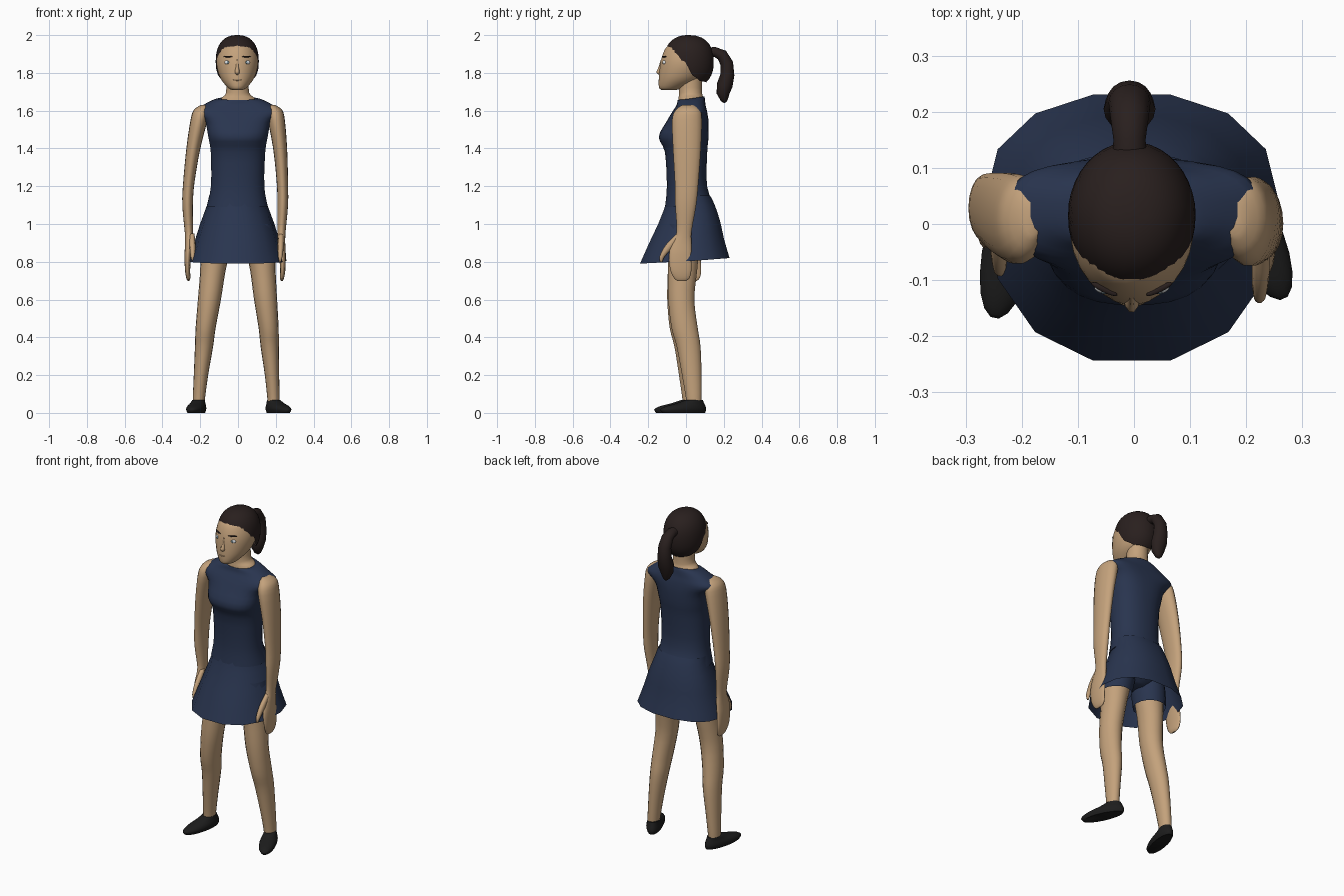
import bpy, bmesh, math
from mathutils import Vector, Matrix

if "Cube" in bpy.data.objects:
    bpy.data.objects.remove(bpy.data.objects["Cube"])


def material(name, rgb):
    m = bpy.data.materials.new(name)
    m.diffuse_color = (*rgb, 1)
    m.use_nodes = True
    m.node_tree.nodes["Principled BSDF"].inputs["Base Color"].default_value = m.diffuse_color
    return m


SKIN = material("skin", (0.55, 0.36, 0.20))
NAVY = material("navy", (0.022, 0.035, 0.078))
HAIR = material("hair_brown", (0.022, 0.014, 0.013))
BLACK = material("black", (0.012, 0.012, 0.012))
WHITE = material("eye_white", (0.75, 0.78, 0.8))
IRIS = material("iris", (0.2, 0.3, 0.35))


def finish(name, bm, mat):
    bmesh.ops.recalc_face_normals(bm, faces=bm.faces)
    me = bpy.data.meshes.new(name)
    bm.to_mesh(me)
    bm.free()
    me.materials.append(mat)
    me.polygons.foreach_set("use_smooth", [True] * len(me.polygons))
    me.set_sharp_from_angle(angle=math.radians(60))
    ob = bpy.data.objects.new(name, me)
    bpy.context.collection.objects.link(ob)
    return ob


def catmull(a, b, c, d, t):
    return [0.5 * (2 * q + (r - p) * t + (2 * p - 5 * q + 4 * r - s) * t * t
            + (3 * q - p - 3 * r + s) * t ** 3) for p, q, r, s in zip(a, b, c, d)]


def skin_rows(bm, rows, caps):
    n = len(rows[0])
    for lo, hi in zip(rows, rows[1:]):
        for i in range(n):
            j = (i + 1) % n
            bm.faces.new((lo[i], lo[j], hi[j], hi[i]))
    if caps:
        bm.faces.new(rows[0])
        bm.faces.new(rows[-1])


def loft(name, rings, mat, segs=20, caps=True, bias=0.5, steps=3):
    """Rings are (z, centre x, half width, front y, back y, roundness power, back lift)."""
    rings = [list(r) + [2, 0][len(r) - 5:] for r in rings]
    full = []
    for k in range(len(rings) - 1):
        a, d = rings[max(k - 1, 0)], rings[min(k + 2, len(rings) - 1)]
        full += [catmull(a, rings[k], rings[k + 1], d, s / steps) for s in range(steps)]
    full.append(rings[-1])
    bm = bmesh.new()
    rows = []
    for z, cx, rx, yf, yb, p, lift in full:
        cy = yf + (yb - yf) * bias
        row = []
        for i in range(segs):
            a = 2 * math.pi * (i + 0.5) / segs - math.pi / 2
            c, s = math.cos(a), math.sin(a)
            x = math.copysign(abs(c) ** (2 / p), c) * rx
            v = math.copysign(abs(s) ** (2 / p), s)
            y = cy + v * ((yb - cy) if v > 0 else (cy - yf))
            row.append(bm.verts.new((cx + x, y, z + lift * (v + 1) / 2)))
        rows.append(row)
    skin_rows(bm, rows, caps)
    return finish(name, bm, mat)


def ball(name, loc, size, mat):
    bm = bmesh.new()
    bmesh.ops.create_uvsphere(bm, u_segments=16, v_segments=10, radius=1,
                              matrix=Matrix.Translation(loc) @ Matrix.Diagonal((*size, 1)))
    return finish(name, bm, mat)


# Dress bodice with cap sleeves
loft("bodice", [(1.09, -.004, .163, -.112, .155, 2.2), (1.2, -.002, .142, -.102, .112, 2.2),
                (1.38, 0, .145, -.112, .113, 2.3), (1.46, 0, .158, -.145, .12, 2.5),
                (1.54, 0, .175, -.105, .12, 2.7), (1.595, 0, .225, -.072, .112, 3.2),
                (1.63, 0, .185, -.05, .104, 2.7), (1.655, 0, .125, -.045, .1, 2.2, .01),
                (1.655, 0, .095, -.04, .097, 2, .02)], NAVY, 28)

# Faceted flared skirt, open underneath
loft("skirt", [(.79, -.004, .262, -.25, .235, 2.25, .03), (.9, -.004, .225, -.2, .205, 2.25, .02),
               (1.0, -.004, .195, -.152, .185, 2.2, .01), (1.1, -.004, .16, -.112, .155, 2.2),
               (1.15, -.004, .149, -.1, .13, 2.2)], NAVY, 14, caps=False, bias=.6, steps=2)

# Shorts seat
loft("shorts_seat", [(.9, 0, .05, -.05, .05), (.93, 0, .14, -.085, .085), (.98, 0, .18, -.11, .12),
                     (1.08, 0, .155, -.1, .13)], NAVY)

# Limbs: the left set is given, the right set is mirrored with its own pose shift
ARM = [(1.63, .18, .015, -.02, .04), (1.605, .193, .04, -.055, .075), (1.55, .203, .045, -.075, .085),
       (1.4, .223, .037, -.07, .08), (1.22, .235, .03, -.06, .067), (1.1, .237, .028, -.058, .055),
       (.96, .23, .022, -.05, .03), (.9, .23, .02, -.075, .03), (.84, .235, .018, -.09, .03),
       (.76, .237, .014, -.085, .03), (.715, .233, .011, -.065, .02), (.698, .232, .004, -.045, .0)]
THUMB = [(.95, .228, .012, -.05, -.02), (.89, .226, .016, -.108, -.055),
         (.83, .224, .012, -.14, -.11), (.80, .223, .005, -.137, -.125)]
LEG = [(.98, .1, .085, -.1, .08), (.84, .122, .077, -.097, .068), (.75, .132, .067, -.096, .06),
       (.6, .146, .061, -.095, .045), (.45, .162, .053, -.078, .063), (.35, .168, .048, -.05, .078),
       (.2, .18, .038, -.022, .083), (.07, .188, .032, 0, .083), (.03, .188, .03, 0, .08)]
SHORTS = [(.82, .122, .089, -.108, .08), (.9, .112, .093, -.108, .09), (1.0, .1, .085, -.1, .09)]


def posed(rings, side, top, length, dx, dy, rate):
    out = []
    for z, cx, rx, yf, yb in rings:
        t = max(0, (top - z) / length) if side < 0 else 0
        out.append((z, side * (cx + dx * min(1, rate * t)), rx, yf + dy * t, yb + dy * t))
    return out


SHOE = [(0, 0, .04, -.185, .06), (.018, 0, .047, -.196, .066), (.035, 0, .045, -.165, .062),
        (.05, 0, .038, -.105, .055), (.068, 0, .033, -.05, .046)]

for tag, side in (("left", 1), ("right", -1)):
    loft(tag + "_arm", posed(ARM, side, 1.6, .9, .03, .055, 2), SKIN, 18)
    loft(tag + "_thumb", posed(THUMB, side, 1.6, .9, .015, .055, 2), SKIN, 10)
    loft(tag + "_leg", posed(LEG, side, .8, .75, .02, -.02, 1), SKIN, 18)
    loft(tag + "_shorts_leg", posed(SHORTS, side, .8, .75, .02, -.02, 1), NAVY, 18, caps=False)
    shoe = loft(tag + "_shoe", SHOE, BLACK, 20)
    spot, turn = ((.188, .045, 0), 24) if side > 0 else ((-.208, .023, 0), -12)
    shoe.data.transform(Matrix.Translation(spot) @ Matrix.Rotation(math.radians(turn), 4, 'Z'))

# Neck and head
loft("neck", [(1.63, 0, .11, -.045, .095), (1.668, 0, .088, -.04, .092), (1.695, -.002, .062, -.038, .086),
              (1.78, -.004, .06, -.04, .085)], SKIN)
loft("head", [(1.71, -.004, .03, -.13, -.05), (1.722, -.004, .05, -.143, -.01), (1.765, -.004, .086, -.145, .07),
              (1.82, -.004, .106, -.14, .11), (1.87, -.004, .11, -.132, .12), (1.915, -.004, .1, -.117, .11),
              (1.945, -.004, .085, -.096, .09), (1.975, -.004, .05, -.05, .06)], SKIN, 28)
loft("nose", [(1.79, -.004, .008, -.145, -.1), (1.803, -.004, .015, -.158, -.1), (1.83, -.004, .01, -.147, -.1),
              (1.87, -.004, .007, -.134, -.1)], SKIN, 10)
ball("lips", (-.004, -.138, 1.762), (.024, .009, .006), SKIN)

for tag, side in (("left", 1), ("right", -1)):
    x = -.004 + side * .049
    ball(tag + "_eye", (x, -.112, 1.855), (.018, .012, .012), WHITE)
    ball(tag + "_iris", (x, -.122, 1.855), (.007, .003, .007), IRIS)
    brow = ball(tag + "_brow", (0, 0, 0), (.026, .006, .004), HAIR)
    brow.data.transform(Matrix.Translation((x, -.116, 1.886)) @ Matrix.Rotation(side * .45, 4, 'Z'))

# Hair cap: dome from a shaped hairline up to the crown
LINE = [(0, 1.945), (.4, 1.935), (.86, 1.885), (1.45, 1.858), (1.68, 1.79), (2.2, 1.757), (3.2, 1.748)]


def hairline(a):
    for (a0, z0), (a1, z1) in zip(LINE, LINE[1:]):
        if a <= a1:
            return z0 + (z1 - z0) * (a - a0) / (a1 - a0)


bm = bmesh.new()
rows = []
for k in range(13):
    row = []
    for i in range(40):
        a = 2 * math.pi * i / 40
        low = math.asin((hairline(min(a, 2 * math.pi - a)) - 1.86) / .14)
        e = low + (math.pi / 2 - .02 - low) * k / 12
        z = math.sin(e)
        r = (1 - abs(z) ** 2.35) ** (1 / 2.35)
        row.append(bm.verts.new((-.004 + .114 * r * math.sin(a), .015 - .132 * r * math.cos(a), 1.86 + .14 * z)))
    rows.append(row)
skin_rows(bm, rows, False)
bm.faces.new(rows[-1])
finish("hair_cap", bm, HAIR)

# Ponytail: tapered tube bent over a path
PATH = [(.10, 1.90, .03), (.15, 1.912, .026), (.19, 1.895, .031), (.216, 1.85, .034), (.219, 1.79, .037),
        (.205, 1.735, .042), (.196, 1.69, .034), (.203, 1.655, .019), (.206, 1.642, .006)]
bm = bmesh.new()
rows = []
for k, (y, z, r) in enumerate(PATH):
    p, q = PATH[max(k - 1, 0)], PATH[min(k + 1, len(PATH) - 1)]
    n = Vector((0, -(q[1] - p[1]), q[0] - p[0])).normalized()
    rows.append([bm.verts.new(Vector((-.008, y, z)) + n * r * math.sin(t) + Vector((r * 1.1 * math.cos(t), 0, 0)))
                 for t in (2 * math.pi * i / 16 for i in range(16))])
skin_rows(bm, rows, True)
finish("ponytail", bm, HAIR)
